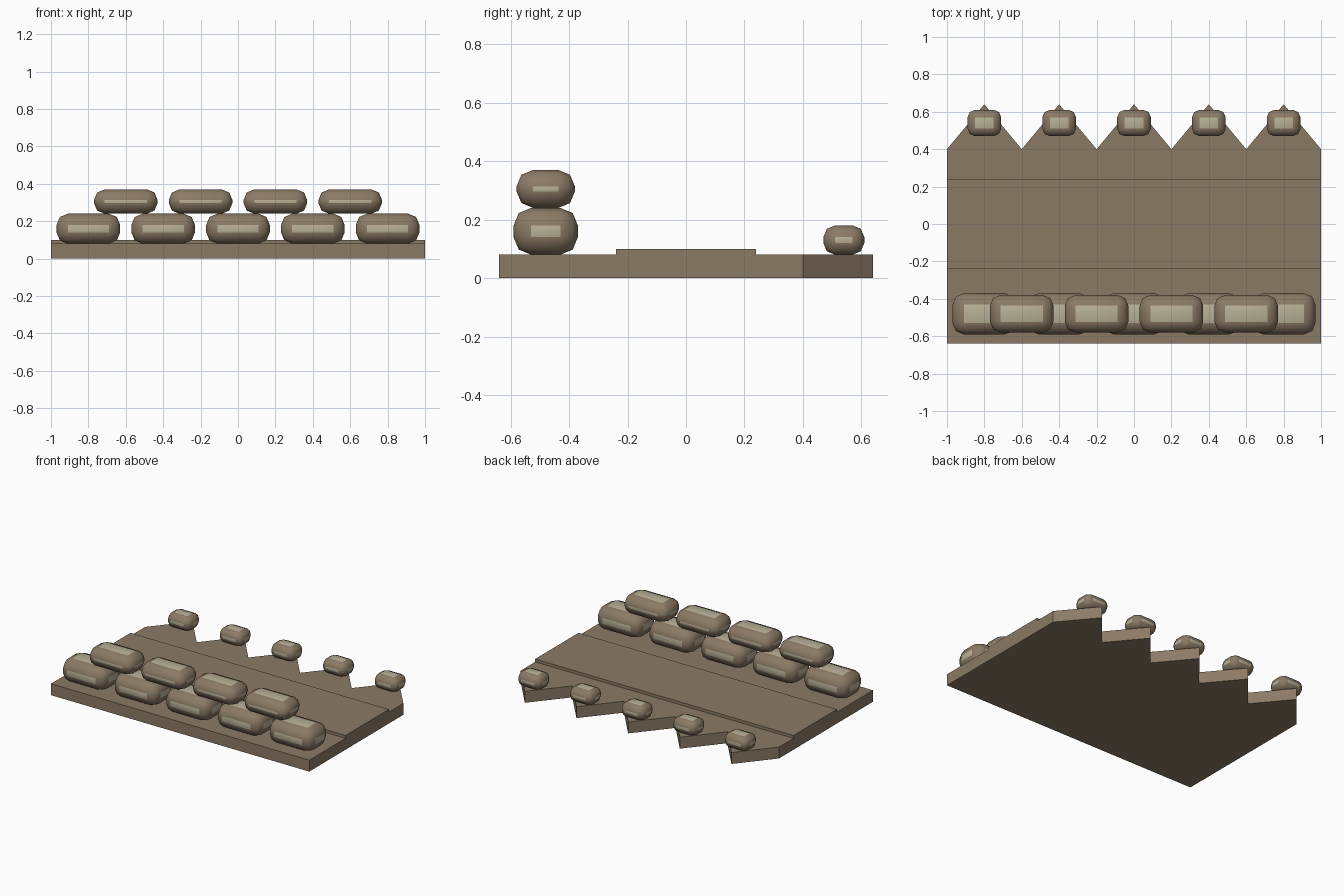
import bpy, bmesh
from math import radians

if "Cube" in bpy.data.objects:
    bpy.data.objects.remove(bpy.data.objects["Cube"])


def material(name, rgb):
    m = bpy.data.materials.new(name)
    m.diffuse_color = (*rgb, 1)
    m.use_nodes = True
    m.node_tree.nodes["Principled BSDF"].inputs["Base Color"].default_value = m.diffuse_color
    return m


earth = material("earth", (0.26, 0.195, 0.13))
canvas = material("canvas", (0.48, 0.44, 0.31))


def finish(name, bm, mats, angle):
    bmesh.ops.recalc_face_normals(bm, faces=bm.faces[:])
    me = bpy.data.meshes.new(name)
    bm.to_mesh(me)
    bm.free()
    for m in mats:
        me.materials.append(m)
    ob = bpy.data.objects.new(name, me)
    bpy.context.collection.objects.link(ob)
    bpy.ops.object.select_all(action='DESELECT')
    ob.select_set(True)
    bpy.context.view_layer.objects.active = ob
    bpy.ops.object.shade_smooth_by_angle(angle=radians(angle))
    return ob


def slab(name, outline, z0, z1):
    bm = bmesh.new()
    face = bm.faces.new([bm.verts.new((x, y, z0)) for x, y in outline])
    top = bmesh.ops.extrude_face_region(bm, geom=[face], use_keep_orig=True)["geom"]
    for v in top:
        if isinstance(v, bmesh.types.BMVert):
            v.co.z = z1
    return finish(name, bm, [earth], 30)


def sandbag(name, center, size, bevel):
    # Rounded block: canvas-coloured flats, earth-coloured rounded edges
    bm = bmesh.new()
    bmesh.ops.create_cube(bm, size=1)
    for v in bm.verts:
        v.co = [c + p * s for c, p, s in zip(center, v.co, size)]
    for f in bm.faces:
        f.material_index = 1
    bmesh.ops.bevel(bm, geom=bm.edges[:], offset=bevel, segments=2, profile=0.5,
                    affect='EDGES', material=0)
    return finish(name, bm, [earth, canvas], 60)


# Ground slab with a saw-toothed back edge
outline = [(-1, -0.64), (1, -0.64)]
outline += [(1 - 0.2 * i, 0.64 if i % 2 else 0.4) for i in range(11)]
slab("trench_base", outline, 0, 0.08)

# Raised walkway strip
slab("walkway", [(-1, -0.24), (1, -0.24), (1, 0.24), (-1, 0.24)], 0.08, 0.10)

# Front wall: lower and staggered upper rows of bags, then one bag per back tooth
for i in range(5):
    x = -0.8 + 0.4 * i
    sandbag(f"lower_sandbag_{i + 1}", (x, -0.48, 0.16), (0.34, 0.22, 0.16), 0.06)
    sandbag(f"back_sandbag_{i + 1}", (x, 0.54, 0.13), (0.18, 0.14, 0.10), 0.04)
for i in range(4):
    sandbag(f"upper_sandbag_{i + 1}", (-0.6 + 0.4 * i, -0.48, 0.305),
            (0.34, 0.20, 0.13), 0.057)
